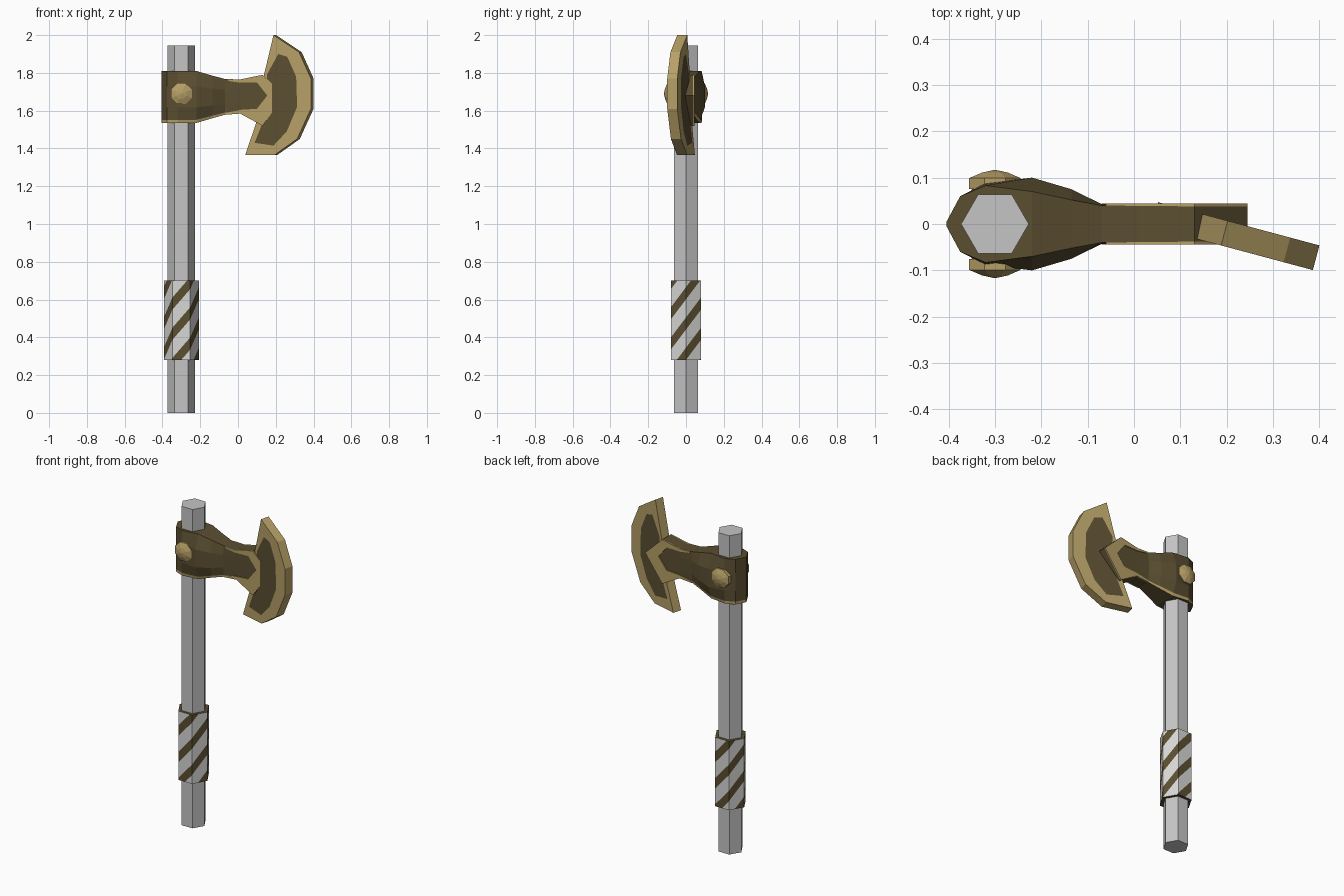
import bpy, bmesh, math
from mathutils import Vector

cube = bpy.data.objects.get("Cube")
if cube:
    bpy.data.objects.remove(cube)


def material(name, rgb):
    m = bpy.data.materials.new(name)
    m.use_nodes = True
    m.diffuse_color = (*rgb, 1)
    m.node_tree.nodes["Principled BSDF"].inputs["Base Color"].default_value = (*rgb, 1)
    return m


GREY = material("pale grey", (0.56, 0.56, 0.56))
WRAP = material("light wrap", (0.68, 0.68, 0.67))
BROWN = material("dark bronze", (0.105, 0.077, 0.031))
GOLD = material("worn gold", (0.47, 0.35, 0.135))


def finish(name, bm, *mats):
    bmesh.ops.recalc_face_normals(bm, faces=bm.faces)
    me = bpy.data.meshes.new(name)
    bm.to_mesh(me)
    bm.free()
    for m in mats:
        me.materials.append(m)
    ob = bpy.data.objects.new(name, me)
    bpy.context.collection.objects.link(ob)
    return ob


def bridge(bm, a, b, mats=None):
    """Quads between two closed rings of vertices."""
    n = len(a)
    for i in range(n):
        j = (i + 1) % n
        f = bm.faces.new((a[i], a[j], b[j], b[i]))
        f.material_index = mats[i] if mats else 0


def hex_ring(radius, z):
    return [Vector((-0.3 + radius * math.cos(math.radians(60 * i)),
                    radius * math.sin(math.radians(60 * i)), z)) for i in range(6)]


# Shaft: plain hexagonal bar
bm = bmesh.new()
low = [bm.verts.new(p) for p in hex_ring(0.073, 0)]
high = [bm.verts.new(p) for p in hex_ring(0.073, 1.945)]
bridge(bm, low, high)
bm.faces.new(low)
bm.faces.new(high)
finish("shaft", bm, GREY)

# Grip: hexagonal sleeve cut along spiralling stripes
SPACING, HALF, RISE, PHASE = 0.16, 0.032, 0.64 / 6, 0.42
bm = bmesh.new()
low, high = hex_ring(0.093, 0.28), hex_ring(0.093, 0.70)
for i in range(6):
    j = (i + 1) % 6
    face = bm.faces.new([bm.verts.new(p) for p in (low[i], low[j], high[j], high[i])])
    along = low[j] - low[i]
    outward = along.cross(Vector((0, 0, 1)))
    cut = outward.cross(along + Vector((0, 0, RISE))).normalized()
    start = PHASE + RISE * (i - 4)
    pieces = [face]
    for k in range(-6, 7):
        for side in (-HALF, HALF):
            point = Vector((low[i].x, low[i].y, start + k * SPACING + side))
            geom = set(pieces)
            for f in pieces:
                geom.update(f.edges)
                geom.update(f.verts)
            res = bmesh.ops.bisect_plane(bm, geom=list(geom), plane_co=point, plane_no=cut)
            pieces = [g for g in res["geom"] if isinstance(g, bmesh.types.BMFace)]
    for f in pieces:
        c = f.calc_center_median()
        u = (c - low[i]).dot(along) / along.length_squared
        offset = (c.z - start - RISE * u + SPACING / 2) % SPACING - SPACING / 2
        f.material_index = int(abs(offset) < HALF)
for ring in (low, high):
    bm.faces.new([bm.verts.new(p) for p in ring]).material_index = 1
bmesh.ops.remove_doubles(bm, verts=bm.verts, dist=0.0005)
finish("grip", bm, WRAP, BROWN)

# Head: collar tapering to an arm with a pointed end
# (x, half width at the edges, half width in the middle, bottom, top)
sections = [
    (-0.405, 0.004, 0.004, 1.535, 1.81),
    (-0.375, 0.06, 0.06, 1.535, 1.81),
    (-0.32, 0.083, 0.088, 1.535, 1.81),
    (-0.22, 0.07, 0.1, 1.535, 1.81),
    (-0.135, 0.052, 0.075, 1.56, 1.785),
    (-0.07, 0.04, 0.043, 1.578, 1.768),
    (0.01, 0.039, 0.04, 1.585, 1.765),
    (0.13, 0.038, 0.038, 1.52, 1.79),
    (0.245, 0.038, 0.038, 1.679, 1.681),
]
bm = bmesh.new()
rings = []
for x, edge, mid, zb, zt in sections:
    h = zt - zb
    half = [(edge, zt), (mid, zb + 0.7 * h), (mid, zb + 0.3 * h),
            (edge + (mid - edge) * 0.2, zb + 0.06 * h), (edge, zb)]
    pts = half + [(-y, z) for y, z in reversed(half)]
    rings.append([bm.verts.new((x, y, z)) for y, z in pts])
for a, b in zip(rings, rings[1:]):
    bridge(bm, a, b, [0, 0, 0, 1, 0, 1, 0, 0, 0, 0])
bm.faces.new(rings[0])
bm.faces.new(rings[-1])
finish("head", bm, BROWN, GOLD)

# Gold border and arrow point on both sides of the arm
outer = [(-0.06, 1.767), (0.01, 1.765), (0.13, 1.79), (0.245, 1.68),
         (0.13, 1.52), (0.02, 1.585), (-0.07, 1.578)]
inner = [(-0.05, 1.757), (0.01, 1.748), (0.10, 1.75), (0.155, 1.68),
         (0.10, 1.61), (0.02, 1.605), (-0.06, 1.59)]
for side, label in ((-1, "front"), (1, "back")):
    bm = bmesh.new()
    loops = [[bm.verts.new((x, side * y, z)) for x, z in path]
             for path, y in ((outer, 0.036), (outer, 0.044), (inner, 0.044), (inner, 0.036))]
    for a, b in zip(loops, loops[1:] + loops[:1]):
        for i in range(len(a) - 1):
            bm.faces.new((a[i], a[i + 1], b[i + 1], b[i]))
    for i in (0, -1):
        bm.faces.new([loop[i] for loop in loops])
    finish(label + "_arm_border", bm, GOLD)

# Bolts: octagonal studs with a low point
for side, label in ((-1, "front"), (1, "back")):
    bm = bmesh.new()
    stud = []
    for r, y in ((0.06, 0.075), (0.06, 0.099), (0.03, 0.111)):
        stud.append([bm.verts.new((-0.3 + r * math.cos(math.pi * (i + 0.5) / 4), side * y,
                                   1.69 + r * math.sin(math.pi * (i + 0.5) / 4)))
                     for i in range(8)])
    bridge(bm, stud[0], stud[1])
    bridge(bm, stud[1], stud[2])
    tip = bm.verts.new((-0.3, side * 0.117, 1.69))
    for i in range(8):
        bm.faces.new((stud[2][i], stud[2][(i + 1) % 8], tip))
    bm.faces.new(stud[0])
    finish(label + "_bolt", bm, GOLD)

# Blade: slanted crescent plate, gold rim around dark panels
rim = [(0.195, 2.0), (0.33, 1.91), (0.393, 1.77), (0.393, 1.61), (0.32, 1.45),
       (0.2, 1.365), (0.045, 1.365), (0.105, 1.54), (0.14, 1.65), (0.14, 1.77)]
panel = [(0.22, 1.9), (0.268, 1.885), (0.315, 1.78), (0.32, 1.62), (0.265, 1.49),
         (0.195, 1.415), (0.095, 1.43), (0.135, 1.53), (0.17, 1.65), (0.16, 1.79)]
SLANT = math.radians(15)
normal = Vector((math.sin(SLANT), math.cos(SLANT), 0))


def on_blade(x, z, offset):
    return Vector((x, -0.005 - math.tan(SLANT) * (x - 0.14), z)) + normal * offset


bm = bmesh.new()
edges = []
for offset in (-0.0275, 0.0275):
    out = [bm.verts.new(on_blade(x, z, offset)) for x, z in rim]
    ins = [bm.verts.new(on_blade(x, z, offset)) for x, z in panel]
    bridge(bm, out, ins)
    bm.faces.new(ins).material_index = 1
    edges.append(out)
bridge(bm, edges[0], edges[1])
finish("blade", bm, GOLD, BROWN)
